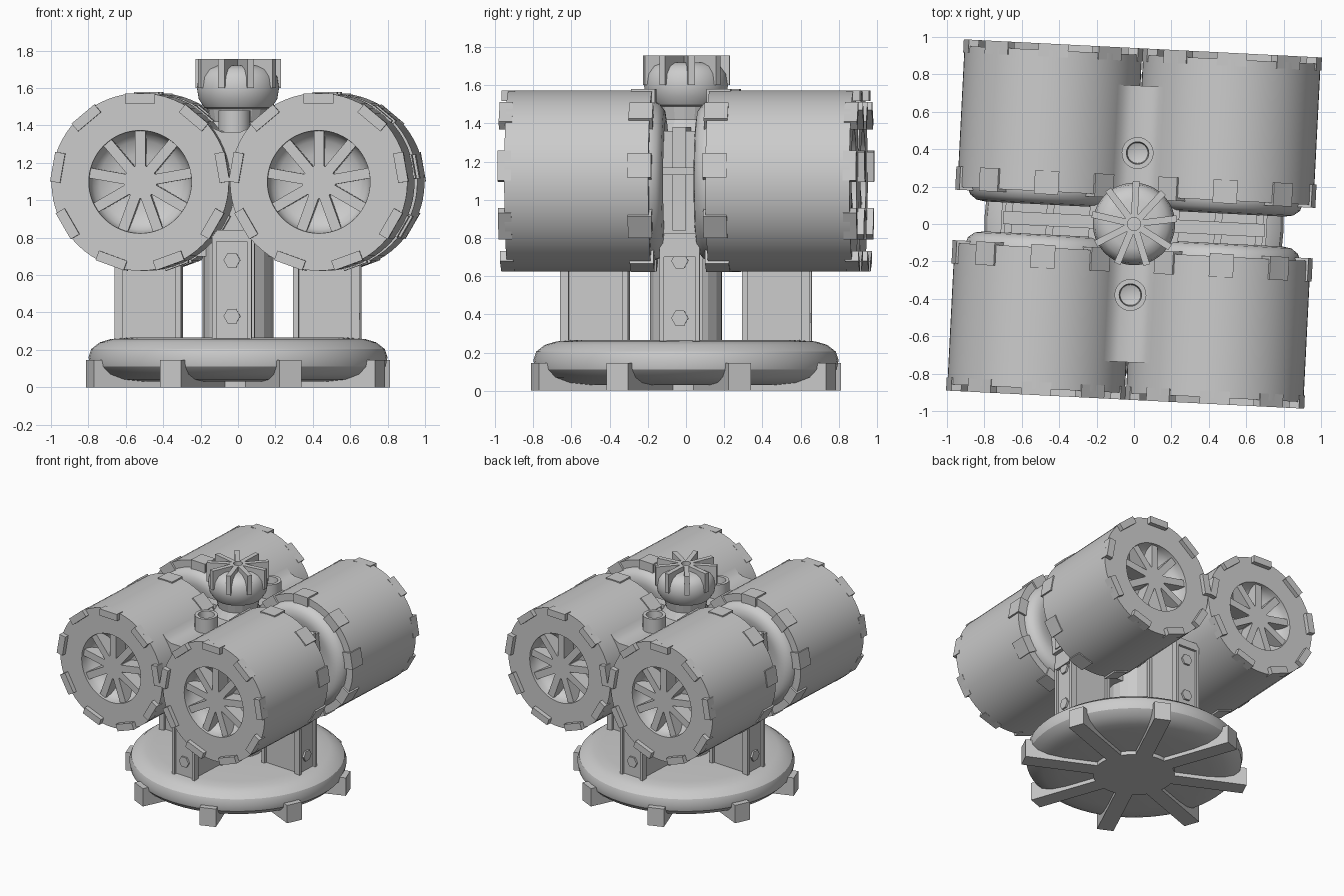
import bpy, bmesh
from math import pi, sin, cos, radians
from mathutils import Matrix, Vector

if "Cube" in bpy.data.objects:
    bpy.data.objects.remove(bpy.data.objects["Cube"])

TWIST = Matrix.Rotation(radians(-2.9), 4, 'Z')   # whole model is turned slightly


def rz(a):
    return Matrix.Rotation(a, 4, 'Z')


def finish(bm, name, m=Matrix(), smooth=None):
    bmesh.ops.recalc_face_normals(bm, faces=bm.faces)
    me = bpy.data.meshes.new(name)
    bm.to_mesh(me)
    bm.free()
    me.transform(TWIST @ m)
    ob = bpy.data.objects.new(name, me)
    bpy.context.collection.objects.link(ob)
    if smooth:
        bpy.ops.object.select_all(action='DESELECT')
        ob.select_set(True)
        bpy.context.view_layer.objects.active = ob
        bpy.ops.object.shade_smooth_by_angle(angle=radians(smooth))
    return ob


def lathe(name, profile, m=Matrix(), seg=64, smooth=32):
    """Spin (radius, height) points around z."""
    bm = bmesh.new()
    vs = [bm.verts.new((r, 0, z)) for r, z in profile]
    es = [bm.edges.new(p) for p in zip(vs, vs[1:])]
    bmesh.ops.spin(bm, geom=vs + es, cent=(0, 0, 0), axis=(0, 0, 1),
                   angle=2 * pi, steps=seg, use_duplicate=False)
    bmesh.ops.remove_doubles(bm, verts=bm.verts, dist=1e-5)
    return finish(bm, name, m, smooth)


def add_box(bm, x, y, z, m=Matrix()):
    size = Vector((x[1] - x[0], y[1] - y[0], z[1] - z[0]))
    mid = Vector((sum(x), sum(y), sum(z))) / 2
    bmesh.ops.create_cube(bm, size=1, matrix=m @ Matrix.Translation(mid) @ Matrix.Diagonal((*size, 1)))


def bars(name, n, r, w, z, phase, m=Matrix()):
    """Ring of n radial bars."""
    bm = bmesh.new()
    for i in range(n):
        add_box(bm, r, (-w / 2, w / 2), z, rz(phase + 2 * pi * i / n))
    return finish(bm, name, m)


# Base: rounded disc on radial feet
lathe("base_disc", [(0, .265), (.6, .265), (.68, .258), (.74, .24), (.785, .205), (.8, .16), (.79, .11),
                    (.75, .07), (.67, .042), (.55, .03), (0, .03)])
bars("base_feet", 8, (.1, .84), .125, (0, .145), pi / 8)
lathe("base_hub", [(0, 0), (.3, 0), (.3, .1), (0, .1)])

# Central column and top knob
lathe("column", [(0, .25), (.19, .25), (.19, 1.35), (.15, 1.42), (.17, 1.52), (0, 1.52)], seg=18, smooth=15)
lathe("knob", [(0, 1.47), (.13, 1.475), (.18, 1.495), (.21, 1.54), (.22, 1.6), (.21, 1.66), (.18, 1.7),
               (.13, 1.72), (0, 1.715)])
bars("knob_fins", 9, (.04, .23), .036, (1.6, 1.755), pi / 2)
lathe("knob_ring", [(.035, 1.6), (.055, 1.6), (.055, 1.755), (.035, 1.755), (.035, 1.6)], seg=24)

# Four posts with framed outer faces and hexagonal bolts
for i in range(4):
    m = rz(i * pi / 2)
    bm = bmesh.new()
    add_box(bm, (.31, .635), (-.085, .085), (.25, .84))
    add_box(bm, (.3, .33), (-.105, .105), (.25, .84))
    for s in (-1, 1):
        add_box(bm, (.61, .655), tuple(sorted((s * .082, s * .105))), (.25, .84))
    add_box(bm, (.61, .655), (-.09, .09), (.78, .84))
    for z in (.38, .68):
        bmesh.ops.create_cone(bm, cap_ends=True, segments=6, radius1=.045, radius2=.045, depth=.04,
                              matrix=Matrix.Translation((.63, 0, z)) @ Matrix.Rotation(pi / 2, 4, 'Y'))
    finish(bm, "post", m)

# Ribbed beams between front and rear drums
for i in range(2):
    bm = bmesh.new()
    add_box(bm, (.15, .66), (-.085, .085), (.7, 1.28))
    add_box(bm, (.15, .70), (-.035, .035), (.84, 1.38))
    add_box(bm, (.15, .71), (-.11, .11), (1.13, 1.17))
    for x in (.22, .45, .67):
        add_box(bm, (x - .02, x + .02), (-.12, .12), (.82, 1.36))
    finish(bm, "side_beam", rz(i * pi))

# Saddles between left and right drums, each with a hollow peg
for i in range(2):
    m = rz(i * pi)
    bm = bmesh.new()
    sec = [(-.125, 1.42), (-.095, 1.385), (-.05, 1.365), (.05, 1.365), (.095, 1.385), (.125, 1.42), (0, 1.1)]
    f = bm.faces.new([bm.verts.new((x, .15, z)) for x, z in sec])
    new = bmesh.ops.extrude_face_region(bm, geom=[f])["geom"]
    bmesh.ops.translate(bm, vec=(0, .59, 0), verts=[v for v in new if isinstance(v, bmesh.types.BMVert)])
    finish(bm, "saddle", m, 30)
    lathe("saddle_peg", [(.085, 1.32), (.085, 1.48), (.06, 1.48), (.055, 1.42), (0, 1.40)],
          m @ Matrix.Translation((0, .38, 0)), seg=32)

# Four drums: body, inner bulge, rim teeth at both ends and fins in the outer recess
for i in range(2):
    for s in (-1, 1):
        m = rz(i * pi) @ Matrix.Translation((s * .478, 0, 1.098)) @ Matrix.Rotation(pi / 2, 4, 'X')
        lathe("drum", [(0, .15), (.475, .15), (.475, .905), (.275, .905), (.272, .86), (.255, .82),
                       (.22, .79), (.15, .77), (0, .765)], m)
        lathe("drum_bulge", [(0, .11), (.2, .105), (.27, .09), (.32, .08), (.37, .088), (.405, .115),
                             (.42, .155), (.42, .2)], m)
        bars("inner_teeth", 9, (.35, .482), .13, (.135, .26), pi / 2, m)
        bars("outer_teeth", 9, (.42, .474), .16, (.87, .94), pi / 2, m)
        bars("recess_fins", 9, (.05, .278), .055, (.75, .885), pi / 2, m)
        lathe("recess_hub", [(.09, .75), (.09, .885), (0, .885)], m, seg=18)
